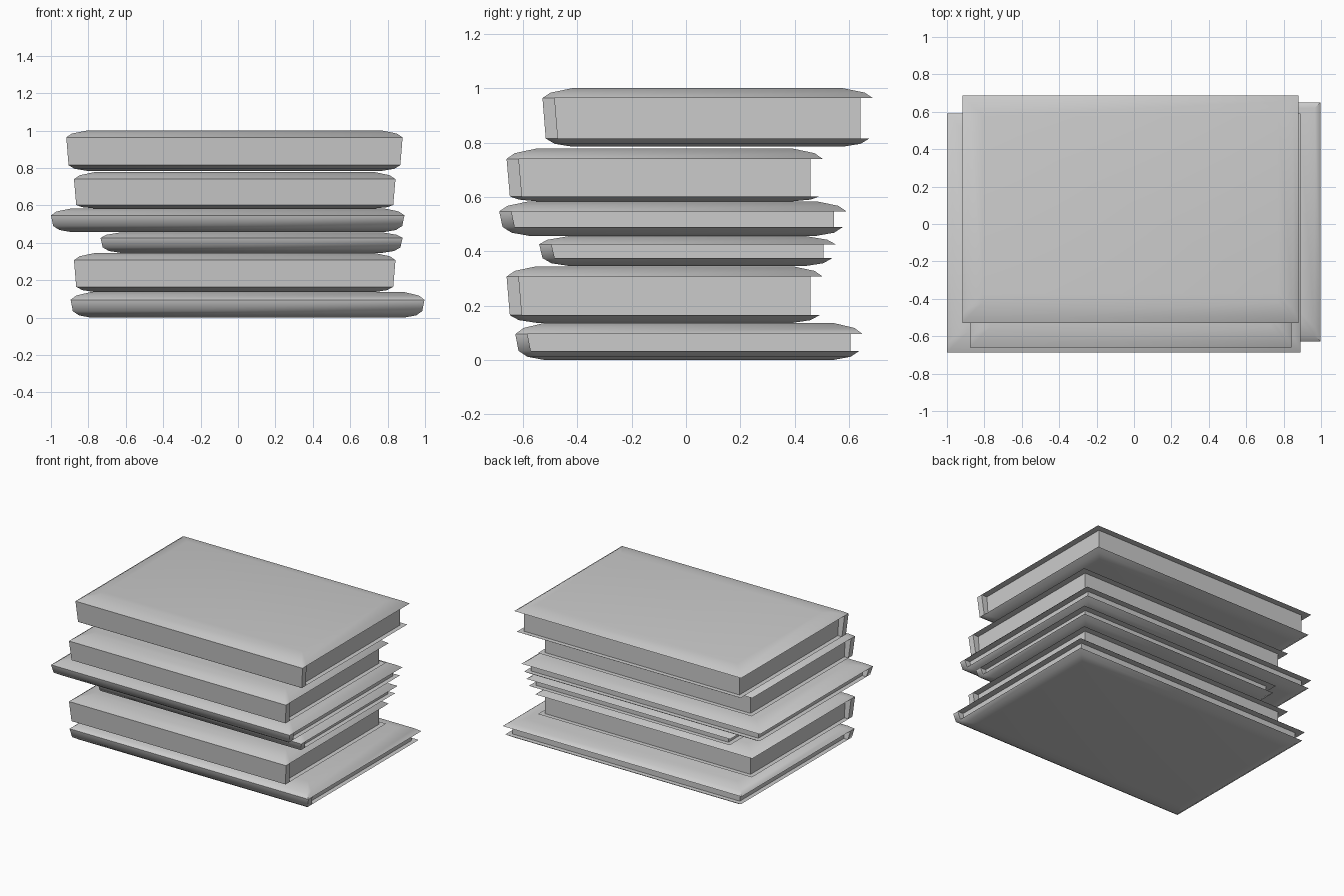
import bpy, bmesh, math

if "Cube" in bpy.data.objects:
    bpy.data.objects.remove(bpy.data.objects["Cube"])

SPINE = 0.045   # thickness of the spine
INSET = 0.045   # page block set back from the cover edges


def outline(x0, x1, y0, y1, i, z, p=0.0):
    """Eight-point outline: full-width spine strip plus body inset by p."""
    x0, x1, y0, y1 = x0 + i, x1 - i, y0 + i, y1 - i
    s = y0 + SPINE
    return [(x0, y0, z), (x1, y0, z), (x1, s, z), (x1 - p, s, z),
            (x1 - p, y1 - p, z), (x0 + p, y1 - p, z), (x0 + p, s, z), (x0, s, z)]


def book(name, xs, ys, zs):
    z0, zb, zt, z1 = zs
    b, t = zb - z0, z1 - zt
    # inset, height, page inset: lower board, pages and spine, upper board
    levels = [(0.11, z0, 0), (0.045, z0 + b * 0.35, 0), (0.012, zb, 0),
              (0.012, zb, INSET - 0.012), (0.0, zt, INSET),
              (0.0, zt, 0), (0.03, zt + t * 0.55, 0), (0.11, z1, 0)]
    bm = bmesh.new()
    rings = [[bm.verts.new(c) for c in outline(*xs, *ys, i, z, p)]
             for i, z, p in levels]
    for a, c in zip(rings, rings[1:]):
        for k in range(8):
            n = (k + 1) % 8
            bm.faces.new((a[k], a[n], c[n], c[k]))
    bm.faces.new(rings[0][::-1])
    bm.faces.new(rings[-1])
    bmesh.ops.remove_doubles(bm, verts=bm.verts[:], dist=0.0005)
    bmesh.ops.recalc_face_normals(bm, faces=bm.faces[:])
    me = bpy.data.meshes.new(name)
    bm.to_mesh(me)
    bm.free()
    ob = bpy.data.objects.new(name, me)
    bpy.context.collection.objects.link(ob)
    bpy.ops.object.select_all(action='DESELECT')
    ob.select_set(True)
    bpy.context.view_layer.objects.active = ob
    bpy.ops.object.shade_smooth_by_angle(angle=math.radians(50))


# stack from bottom to top: x range, y range, (bottom, lower edge, upper edge, top)
book("bottom_book", (-0.895, 0.997), (-0.628, 0.65), (0.0, 0.034, 0.095, 0.137))
book("lower_thick_book", (-0.877, 0.842), (-0.66, 0.503), (0.137, 0.165, 0.307, 0.345))
book("small_thin_book", (-0.735, 0.88), (-0.54, 0.55), (0.346, 0.375, 0.426, 0.456))
book("wide_thin_book", (-1.0, 0.89), (-0.687, 0.59), (0.457, 0.49, 0.547, 0.584))
book("upper_thick_book", (-0.877, 0.842), (-0.66, 0.503), (0.584, 0.602, 0.74, 0.778))
book("top_book", (-0.918, 0.88), (-0.528, 0.687), (0.785, 0.815, 0.964, 1.0))
